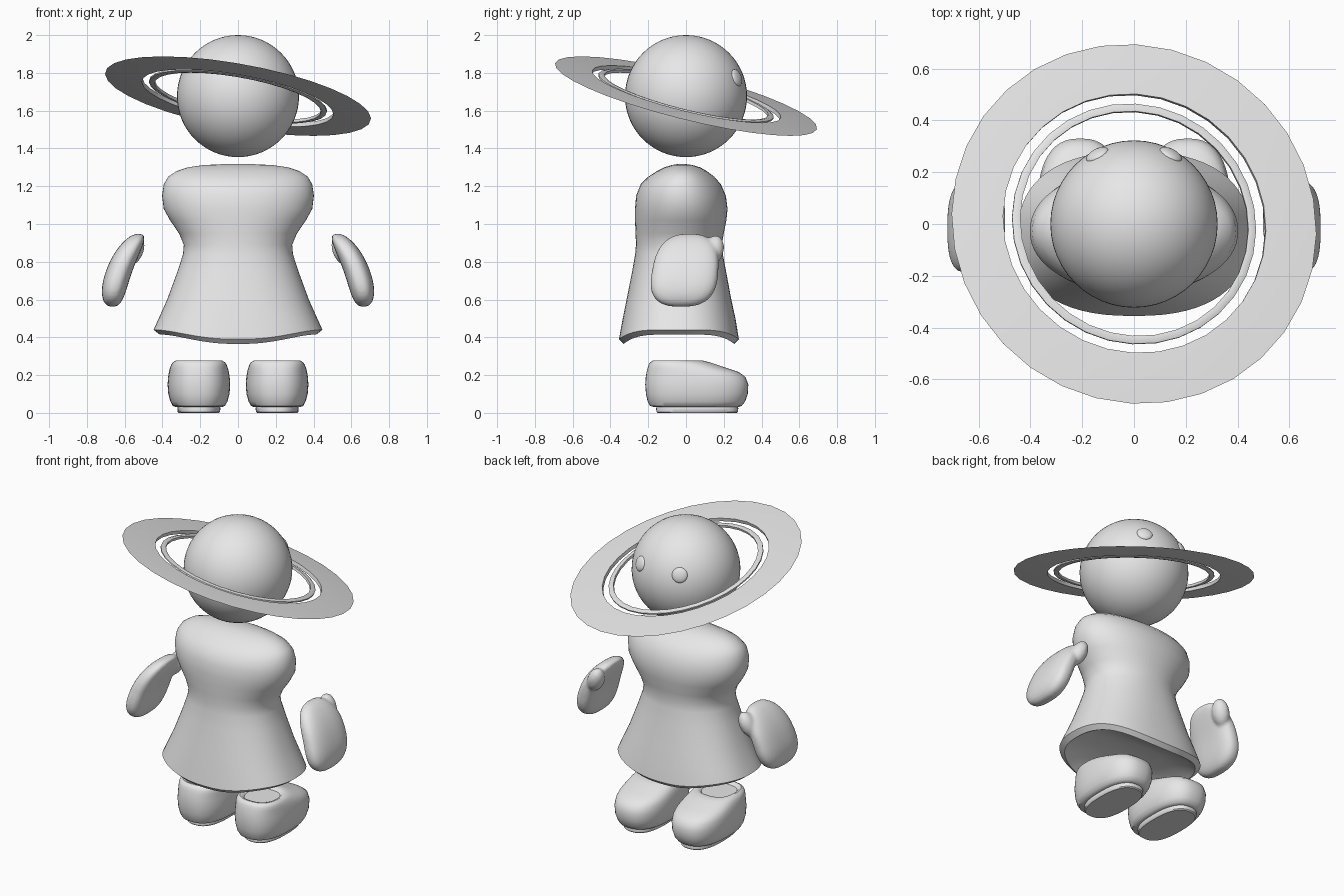
import bpy, bmesh, math
from mathutils import Vector

if "Cube" in bpy.data.objects:
    bpy.data.objects.remove(bpy.data.objects["Cube"])

grey = bpy.data.materials.new("plain_grey")
grey.diffuse_color = (0.8, 0.8, 0.8, 1)
grey.use_nodes = True
grey.node_tree.nodes["Principled BSDF"].inputs["Base Color"].default_value = grey.diffuse_color


def finish(bm, name, angle=40):
    bmesh.ops.recalc_face_normals(bm, faces=bm.faces)
    me = bpy.data.meshes.new(name)
    bm.to_mesh(me)
    bm.free()
    me.materials.append(grey)
    ob = bpy.data.objects.new(name, me)
    bpy.context.collection.objects.link(ob)
    bpy.ops.object.select_all(action='DESELECT')
    ob.select_set(True)
    bpy.context.view_layer.objects.active = ob
    bpy.ops.object.shade_smooth_by_angle(angle=math.radians(angle))
    return ob


def signed_pow(v, p):
    return math.copysign(abs(v) ** p, v)


def oval(z, hx, y0, y1, cx=0.0, e=2.2, n=64, drop=0.0):
    """Rounded outline; drop lowers the front and back of it."""
    pts = []
    for i in range(n):
        a = 2 * math.pi * i / n
        c, s = math.cos(a), math.sin(a)
        pts.append((cx + hx * signed_pow(c, 2 / e),
                    (y0 + y1) / 2 + (y1 - y0) / 2 * signed_pow(s, 2 / e),
                    z - drop * s ** 4))
    return pts


def loft(name, rings, angle=40, closed=False):
    """Skin a stack of outlines, capped at both ends unless closed."""
    bm = bmesh.new()
    vs = [[bm.verts.new(p) for p in r] for r in rings]
    n = len(vs[0])
    pairs = list(zip(vs, vs[1:])) + ([(vs[-1], vs[0])] if closed else [])
    for a, b in pairs:
        for i in range(n):
            j = (i + 1) % n
            bm.faces.new((a[i], a[j], b[j], b[i]))
    if not closed:
        bm.faces.new(vs[0])
        bm.faces.new(vs[-1])
    return finish(bm, name, angle)


# Head
bm = bmesh.new()
bmesh.ops.create_uvsphere(bm, u_segments=48, v_segments=32, radius=0.323)
head = finish(bm, "head")
head.location = (0, 0, 1.677)

# Eyes: flattened domes lying on the head
for side, label in ((-1, "left"), (1, "right")):
    bm = bmesh.new()
    bmesh.ops.create_uvsphere(bm, u_segments=24, v_segments=12, radius=0.047)
    eye = finish(bm, "eye_" + label)
    d = Vector((side * 0.146, 0.275, 0.1)).normalized()
    eye.location = head.location + d * 0.318
    eye.rotation_euler = d.to_track_quat('Z', 'Y').to_euler()
    eye.scale = (1, 1, 0.4)

# Tilted planetary rings around the head
ring_sections = {
    "outer_ring": [(0.715, 0), (0.6, 0.008), (0.515, 0.011),
                   (0.515, -0.011), (0.6, -0.008)],
    "inner_ring": [(0.478, 0.004), (0.463, 0.01), (0.447, 0.008),
                   (0.447, -0.008), (0.463, -0.01), (0.478, -0.004)],
}
tilt = Vector((0.18, 0.25, 1)).to_track_quat('Z', 'Y').to_euler()
for name, section in ring_sections.items():
    rings = [[(r * math.cos(2 * math.pi * k / 32), r * math.sin(2 * math.pi * k / 32), z)
              for k in range(32)] for r, z in section]
    ob = loft(name, rings, 30, closed=True)
    ob.location = (0, 0, 1.677)
    ob.rotation_euler = tilt

# Dress: rounded shoulders, waist, flared skirt and wavy hem
profile = [(1.317, 0.08, -0.045, 0.0), (1.312, 0.18, -0.075, 0.035),
           (1.30, 0.265, -0.115, 0.075), (1.28, 0.325, -0.155, 0.11),
           (1.25, 0.37, -0.2, 0.15), (1.21, 0.393, -0.24, 0.185),
           (1.15, 0.402, -0.264, 0.211), (1.08, 0.393, -0.27, 0.22),
           (1.02, 0.36, -0.27, 0.214), (0.95, 0.312, -0.267, 0.2),
           (0.89, 0.287, -0.265, 0.19), (0.84, 0.291, -0.269, 0.195),
           (0.75, 0.32, -0.285, 0.212), (0.6, 0.375, -0.315, 0.24),
           (0.5, 0.42, -0.335, 0.262)]
rings = [oval(z, hx, y0, y1, e=2.1 + 0.3 * max(0, (0.9 - z) / 0.4))
         for z, hx, y0, y1 in profile]
rings.append(oval(0.44, 0.447, -0.355, 0.28, e=2.4, drop=0.05))
rings.append(oval(0.415, 0.415, -0.33, 0.255, e=2.4, drop=0.05))
rings.append(oval(0.44, 0.37, -0.285, 0.21, e=2.4, drop=0.04))
rings.append(oval(0.465, 0.2, -0.16, 0.09, e=2.2, drop=0.02))
loft("dress", rings)


# Hands: curved mittens with a thumb, fused by remeshing
def hand(side, label):
    bm = bmesh.new()
    bmesh.ops.create_uvsphere(bm, u_segments=48, v_segments=32, radius=1)
    for v in bm.verts:
        x, y, z = v.co
        k = (abs(y) ** 2.7 + abs(z) ** 2.7 + abs(x) ** 2.7) ** (-1 / 2.7)
        x, y, z = x * k, y * k, z * k
        zz = 0.755 + 0.193 * z
        t = (0.94 - zz) / 0.37
        bend = 0.53 + 0.255 * t - 0.12 * t * t
        width = 0.175 * (1 - 0.07 * z)
        v.co = (side * (bend + 0.07 * x), -0.004 + 0.022 * z + width * y, zz)
    thumb = bmesh.ops.create_uvsphere(bm, u_segments=24, v_segments=16, radius=1)["verts"]
    for v in thumb:
        x, y, z = v.co
        v.co = (side * (0.55 + 0.052 * x - 0.02 * z),
                0.145 + 0.055 * y + 0.012 * z, 0.86 + 0.08 * z)
    ob = finish(bm, "hand_" + label, 180)
    rem = ob.modifiers.new("fuse", 'REMESH')
    rem.mode = 'VOXEL'
    rem.voxel_size = 0.01
    rem.use_smooth_shade = True
    smooth = ob.modifiers.new("soften", 'SMOOTH')
    smooth.iterations = 5


# Shoes: rounded upper with a sunken opening, plus a separate sole
upper = [(0.03, 0.122, -0.165, 0.275), (0.037, 0.138, -0.19, 0.295),
         (0.06, 0.151, -0.203, 0.313), (0.1, 0.162, -0.212, 0.327),
         (0.15, 0.166, -0.216, 0.33), (0.19, 0.163, -0.213, 0.315),
         (0.215, 0.159, -0.209, 0.282), (0.235, 0.154, -0.204, 0.225),
         (0.255, 0.147, -0.198, 0.165), (0.268, 0.138, -0.19, 0.125),
         (0.277, 0.122, -0.175, 0.09), (0.274, 0.108, -0.16, 0.068),
         (0.262, 0.098, -0.148, 0.055)]
sole = [(0, 0.106, -0.15, 0.268), (0.006, 0.112, -0.157, 0.275),
        (0.024, 0.114, -0.158, 0.277), (0.033, 0.112, -0.155, 0.273)]
for side, label in ((-1, "left"), (1, "right")):
    hand(side, label)
    for name, levels in (("shoe_", upper), ("sole_", sole)):
        loft(name + label, [oval(*lv, cx=side * 0.207, e=2.5, n=48) for lv in levels])
